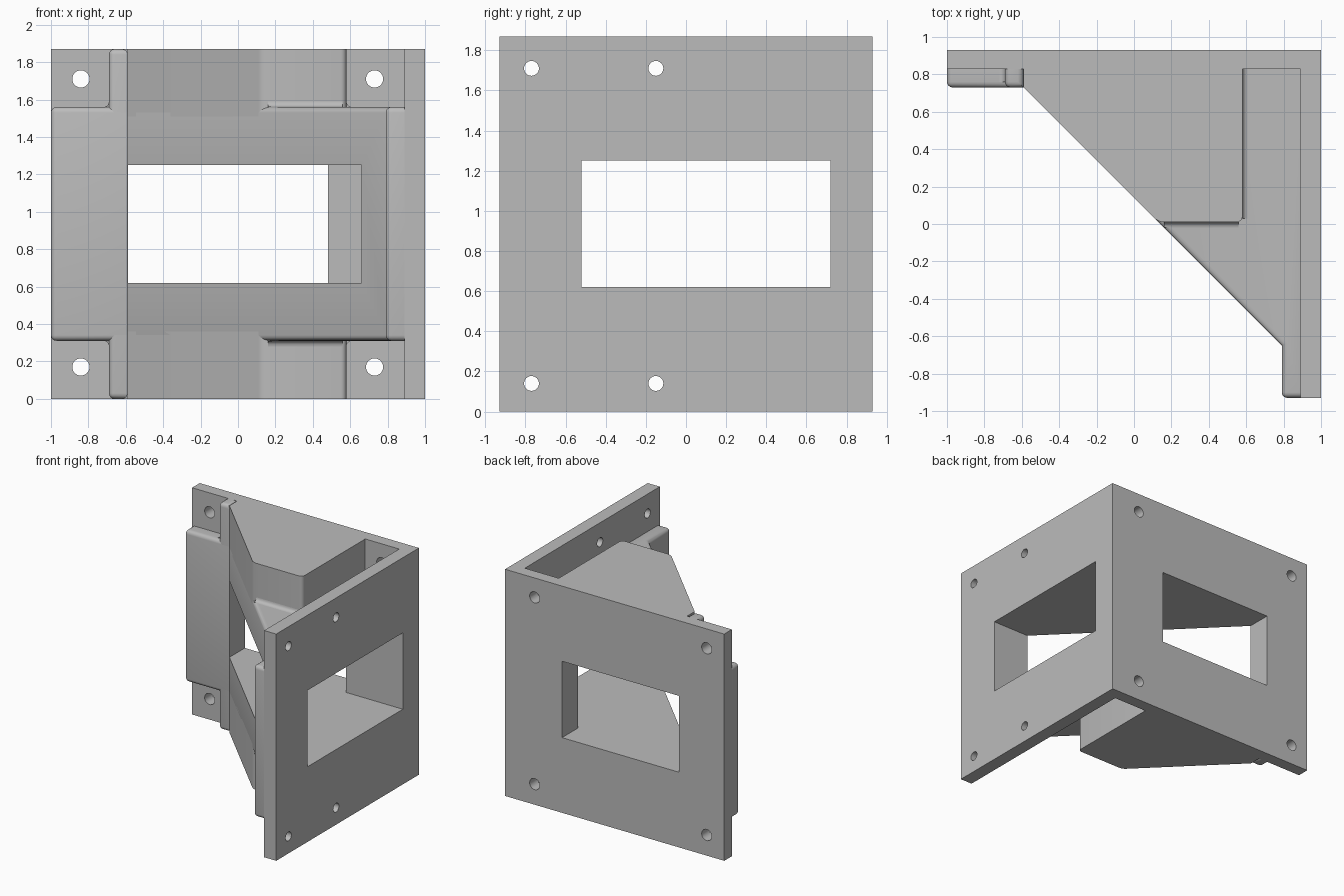
import bpy
import bmesh
from math import pi, sin, cos, radians
from mathutils import Vector, Matrix

if "Cube" in bpy.data.objects:
    bpy.data.objects.remove(bpy.data.objects["Cube"], do_unlink=True)

HEIGHT = 1.87
LOW, HIGH = 0.31, 1.56      # thick middle band
ROUND = 0.03                # edge radius

grey = bpy.data.materials.new("plain grey")
grey.use_nodes = True
grey.diffuse_color = (0.5, 0.5, 0.5, 1)
grey.node_tree.nodes["Principled BSDF"].inputs["Base Color"].default_value = (0.5, 0.5, 0.5, 1)


def finish(name, bm):
    bmesh.ops.recalc_face_normals(bm, faces=bm.faces[:])
    mesh = bpy.data.meshes.new(name)
    bm.to_mesh(mesh)
    bm.free()
    mesh.materials.append(grey)
    obj = bpy.data.objects.new(name, mesh)
    bpy.context.collection.objects.link(obj)
    return obj


def extrude(bm, points, direction):
    face = bm.faces.new([bm.verts.new(p) for p in points])
    out = bmesh.ops.extrude_face_region(bm, geom=[face])
    moved = [v for v in out["geom"] if isinstance(v, bmesh.types.BMVert)]
    bmesh.ops.translate(bm, vec=direction, verts=moved)


def prism(name, outline, z0, z1, rounded=None):
    """Upright prism; rounded(a, b) picks the edges to round."""
    bm = bmesh.new()
    extrude(bm, [(x, y, z0) for x, y in outline], Vector((0, 0, z1 - z0)))
    bmesh.ops.recalc_face_normals(bm, faces=bm.faces[:])
    if rounded:
        edges = [e for e in bm.edges if rounded(e.verts[0].co, e.verts[1].co)]
        bmesh.ops.bevel(bm, geom=edges, offset=ROUND, segments=4, profile=0.5,
                        affect='EDGES', clamp_overlap=True)
    return finish(name, bm)


def box(name, x0, x1, y0, y1, z0, z1, rounded=None):
    return prism(name, [(x0, y0), (x1, y0), (x1, y1), (x0, y1)], z0, z1, rounded)


def fillet(name, corner, u, v, along):
    """Concave quarter-round filling an inside corner."""
    c, u, v = Vector(corner), Vector(u) * ROUND, Vector(v) * ROUND
    arc = [c + u * (1 - sin(t)) + v * (1 - cos(t))
           for t in (pi / 2 * i / 5 for i in range(6))]
    bm = bmesh.new()
    extrude(bm, [c] + arc, Vector(along))
    return finish(name, bm)


def cut(obj, cutters):
    for c in cutters:
        mod = obj.modifiers.new("cut", 'BOOLEAN')
        mod.operation, mod.solver, mod.object = 'DIFFERENCE', 'EXACT', c
    bpy.context.view_layer.update()
    done = obj.evaluated_get(bpy.context.evaluated_depsgraph_get())
    mesh = bpy.data.meshes.new_from_object(done)
    obj.modifiers.clear()
    obj.data = mesh


# Two thin mounting plates meeting at the back corner
plates = prism("corner_plates", [(-1, 0.83), (0.89, 0.83), (0.89, -0.93),
                                 (1, -0.93), (1, 0.93), (-1, 0.93)], 0, HEIGHT)


# Thick middle band with both flanges and the sloping front
def band_edge(a, b):
    if abs(a.z - b.z) > 0.1:                     # uprights: flange tips only
        return (a.x < -0.9 or a.x < 0.8) and a.y < 0.8 and (a.x < -0.9 or a.y < -0.9)
    return not (min(a.x, b.x) > 0.85 or min(a.y, b.y) > 0.8)


band = prism("middle_band", [(-1, 0.73), (-0.59, 0.73), (0.79, -0.65), (0.79, -0.93),
                             (0.89, -0.93), (0.89, 0.83), (-1, 0.83)], LOW, HIGH, band_edge)

# Rounded upright rib beside the left-hand flange
rib = box("upright_rib", -0.69, -0.59, 0.73, 0.83, 0, HEIGHT,
          lambda a, b: min(a.y, b.y) < 0.8 and not
          (abs(a.z - b.z) > 0.1 and a.x > -0.6))

# Blocks above and below the band, with screw pockets left open beside them
parts = [plates, band, rib]
block = [(-0.59, 0.73), (0.13, 0.01), (0.58, 0.01), (0.58, 0.83), (-0.59, 0.83)]
for name, z0, z1, floor, up in (("lower", 0, LOW + 0.05, LOW, -1),
                                ("upper", HIGH - 0.05, HEIGHT, HIGH, 1)):
    parts.append(prism(name + "_block", block, z0, z1,
                       lambda a, b: abs(a.z - b.z) > 0.1 and a.y < 0.1 and b.y < 0.1))
    n = (0, 0, up)
    parts.append(fillet(name + "_front_fillet", (0.16, 0.01, floor), (0, -1, 0), n, (0.4, 0, 0)))
    parts.append(fillet(name + "_side_fillet", (0.58, 0.03, floor), (1, 0, 0), n, (0, 0.8, 0)))
    parts.append(fillet(name + "_rib_fillet", (-0.69, 0.76, floor), (-1, 0, 0), n, (0, 0.07, 0)))

# Cutters: two crossing windows and the screw holes
windows = [box("window_cutter_back", -0.588, 0.48, -1.5, 1.5, 0.62, 1.25),
           box("window_cutter_side", -1.5, 1.5, -0.52, 0.72, 0.62, 1.25)]
bm = bmesh.new()


def hole(x, y, z, radius, turn):
    bmesh.ops.create_cone(bm, cap_ends=True, segments=32, radius1=radius, radius2=radius,
                          depth=0.3, matrix=Matrix.Translation((x, y, z)) @ turn)


for x in (-0.84, 0.73):
    for z in (0.17, 1.71):
        hole(x, 0.88, z, 0.046, Matrix.Rotation(radians(90), 4, 'X'))
for y in (-0.77, -0.15):
    for z in (0.14, 1.71):
        hole(0.95, y, z, 0.037, Matrix.Rotation(radians(90), 4, 'Y'))
holes = finish("screw_hole_cutter", bm)

cut(plates, windows + [holes])
cut(band, windows)
for c in windows + [holes]:
    bpy.data.objects.remove(c, do_unlink=True)

# Smooth the rounded edges, keep the flats crisp
bpy.ops.object.select_all(action='DESELECT')
for p in parts:
    p.select_set(True)
bpy.context.view_layer.objects.active = plates
bpy.ops.object.shade_smooth_by_angle(angle=radians(30))
